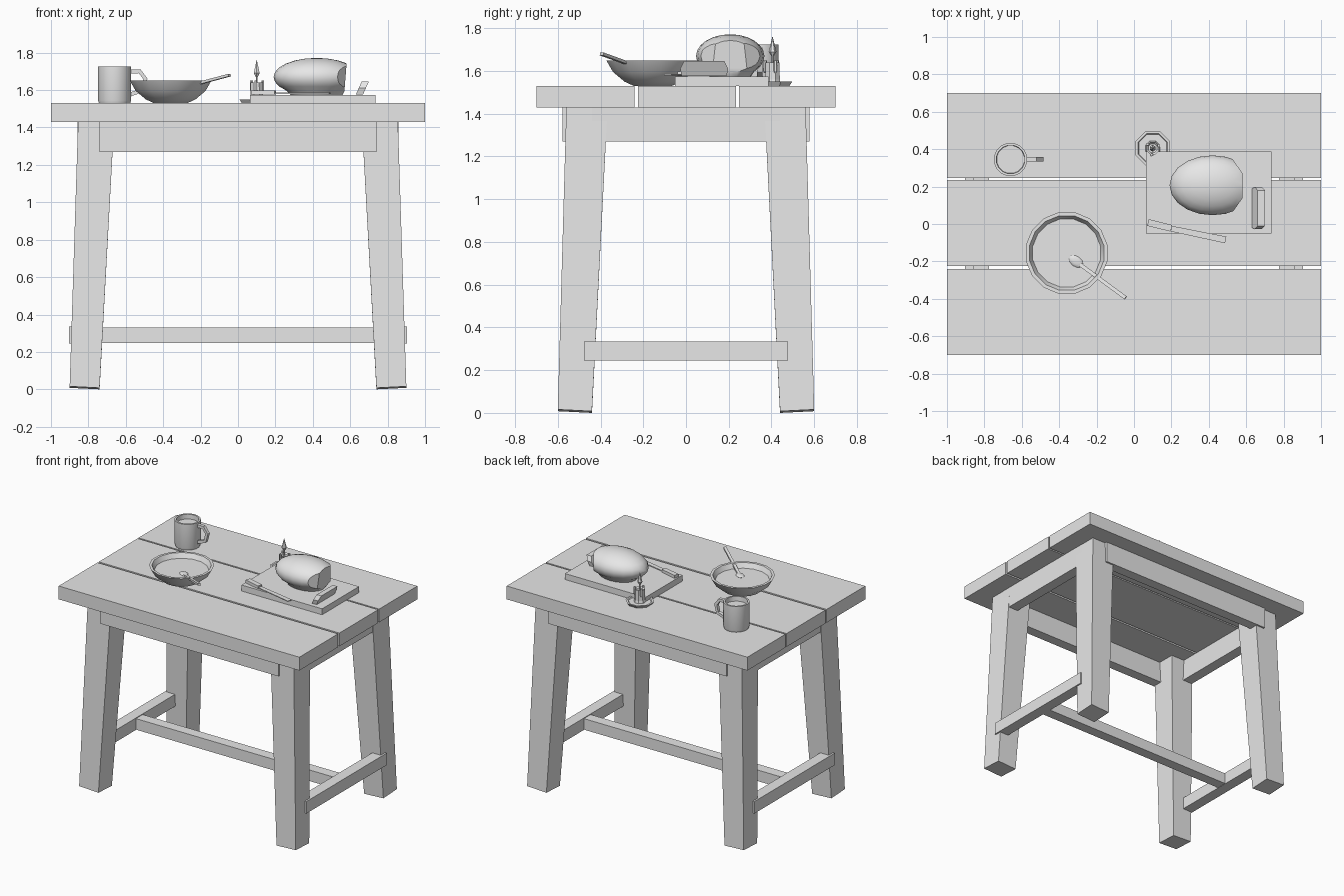
import bpy, bmesh, math
from mathutils import Vector, Matrix

cube = bpy.data.objects.get("Cube")
if cube:
    bpy.data.objects.remove(cube, do_unlink=True)

grey = bpy.data.materials.new("plain grey")
grey.use_nodes = True
grey.diffuse_color = (0.8, 0.8, 0.8, 1)
grey.node_tree.nodes["Principled BSDF"].inputs["Base Color"].default_value = (0.8, 0.8, 0.8, 1)


def finish(name, bm, smooth=None):
    bmesh.ops.recalc_face_normals(bm, faces=bm.faces)
    mesh = bpy.data.meshes.new(name)
    bm.to_mesh(mesh)
    bm.free()
    mesh.materials.append(grey)
    ob = bpy.data.objects.new(name, mesh)
    bpy.context.collection.objects.link(ob)
    if smooth:
        bpy.ops.object.select_all(action='DESELECT')
        ob.select_set(True)
        bpy.context.view_layer.objects.active = ob
        bpy.ops.object.shade_smooth_by_angle(angle=math.radians(smooth))
    return ob


def box(name, x, y, z):
    """Box from its (min, max) range on each axis."""
    bm = bmesh.new()
    bmesh.ops.create_cube(bm, size=1)
    for v in bm.verts:
        v.co = [(r[0] + r[1]) / 2 + c * (r[1] - r[0]) for c, r in zip(v.co, (x, y, z))]
    return finish(name, bm)


def loft(name, rings, smooth=None):
    """Skin a list of equal-length point rings and cap both ends."""
    bm = bmesh.new()
    loops = [[bm.verts.new(p) for p in ring] for ring in rings]
    n = len(loops[0])
    for a, b in zip(loops, loops[1:]):
        for i in range(n):
            j = (i + 1) % n
            bm.faces.new((a[i], a[j], b[j], b[i]))
    bm.faces.new(loops[0])
    bm.faces.new(loops[-1])
    return finish(name, bm, smooth)


def lathe(name, centre, profile, sides, smooth=None):
    """Revolve (radius, height) pairs about a vertical axis."""
    cx, cy = centre
    turn = [math.tau * (i + 0.5) / sides for i in range(sides)]
    return loft(name, [[(cx + r * math.cos(t), cy + r * math.sin(t), z) for t in turn]
                       for r, z in profile], smooth)


def bar(name, a, b, wide, thick, wide_end=None):
    """Flat bar between two points, with an optional different end width."""
    a, b = Vector(a), Vector(b)
    d = (b - a).normalized()
    side = d.cross(Vector((0, 0, 1))).normalized()
    up = side.cross(d)
    rings = []
    for p, w in ((a, wide), (b, wide_end or wide)):
        rings.append([p + side * s * w / 2 + up * u * thick / 2
                      for s, u in ((-1, -1), (1, -1), (1, 1), (-1, 1))])
    return loft(name, rings)


# Table top planks
for name, y in (("front_plank", (-0.70, -0.24)), ("middle_plank", (-0.225, 0.235)),
                ("back_plank", (0.247, 0.70))):
    box(name, (-1, 1), y, (1.43, 1.53))

# Splayed legs, their feet cut square to the lean
for sx, xname in ((1, "left"), (-1, "right")):
    for sy, yname in ((-1, "front"), (1, "back")):
        corners = ((0, 0), (1, 0), (1, 1), (0, 1))
        foot = [(sx * (0.74 + 0.16 * u), sy * (0.44 + 0.16 * v), 0.008 * (u + v))
                for u, v in corners]
        head = [(sx * (0.662 + 0.193 * u), sy * (0.367 + 0.193 * v), 1.43)
                for u, v in corners]
        loft(f"{yname}_{xname}_leg", [foot, head])

# Aprons and stretchers
for s, xname, yname in ((1, "left", "back"), (-1, "right", "front")):
    box(f"{yname}_apron", (-0.74, 0.74), sorted((s * 0.50, s * 0.578)), (1.27, 1.43))
    box(f"{xname}_apron", sorted((s * 0.775, s * 0.857)), (-0.44, 0.44), (1.27, 1.43))
    box(f"{xname}_stretcher", sorted((s * 0.82, s * 0.903)), (-0.477, 0.477), (0.245, 0.335))
box("long_stretcher", (-0.83, 0.83), (-0.04, 0.04), (0.247, 0.33))

# Mug with its drink and angular handle
mug = (-0.66, 0.345)
lathe("mug", mug, [(0.085, 1.53), (0.09, 1.545), (0.09, 1.725), (0.077, 1.725), (0.075, 1.69)],
      16, 30)
path = [(-0.58, 1.70), (-0.525, 1.70), (-0.495, 1.66), (-0.51, 1.60), (-0.58, 1.575)]
rings = []
for i, (x, z) in enumerate(path):
    p, q = path[max(i - 1, 0)], path[min(i + 1, len(path) - 1)]
    d = Vector((q[0] - p[0], 0, q[1] - p[1])).normalized()
    n = Vector((-d.z, 0, d.x)) * 0.011
    rings.append([Vector((x, mug[1] + s * 0.012, z)) + n * u
                  for s, u in ((-1, -1), (1, -1), (1, 1), (-1, 1))])
loft("mug_handle", rings)

# Bowl of soup and spoon
lathe("soup_bowl", (-0.36, -0.155),
      [(0.09, 1.53), (0.135, 1.55), (0.19, 1.595), (0.222, 1.65), (0.203, 1.65), (0.185, 1.615)],
      16, 25)
bar("spoon_handle", (-0.29, -0.215, 1.615), (-0.045, -0.395, 1.68), 0.02, 0.014)
bm = bmesh.new()
bmesh.ops.create_uvsphere(bm, u_segments=10, v_segments=6, radius=1,
                          matrix=Matrix.Translation((-0.31, -0.2, 1.617))
                          @ Matrix.Rotation(math.radians(-36), 4, 'Z')
                          @ Matrix.Diagonal((0.042, 0.028, 0.008, 1)))
finish("spoon_bowl", bm, 40)

# Cutting board and knife
box("cutting_board", (0.065, 0.735), (-0.052, 0.387), (1.53, 1.575))
bar("knife_handle", (0.075, 0.008, 1.587), (0.2, -0.023, 1.587), 0.036, 0.022)
bar("knife_blade", (0.2, -0.025, 1.583), (0.49, -0.085, 1.583), 0.03, 0.006, 0.036)

# Loaf: rounded at one end, sliced off at the other
bm = bmesh.new()
bmesh.ops.create_uvsphere(bm, u_segments=20, v_segments=12, radius=1,
                          matrix=Matrix.Translation((0.42, 0.207, 1.67))
                          @ Matrix.Diagonal((0.23, 0.16, 0.102, 1)))
for point, normal in (((0.575, 0.2, 1.67), (1, 0, -0.08)), ((0.4, 0.2, 1.59), (0, 0, -1)),
                      ((0.56, 0.3, 1.67), (1, 0.7, 0)), ((0.56, 0.11, 1.67), (1, -0.7, 0))):
    geom = bm.verts[:] + bm.edges[:] + bm.faces[:]
    cut = bmesh.ops.bisect_plane(bm, geom=geom, plane_co=point, plane_no=normal, clear_outer=True)
    edges = [e for e in cut["geom_cut"] if isinstance(e, bmesh.types.BMEdge)]
    bmesh.ops.holes_fill(bm, edges=edges)
for v in bm.verts:
    if v.co.z < 1.592:
        v.co.z = 1.574
finish("bread_loaf", bm, 30)

# Leaning slice of bread
outline = [(-0.02, 0), (0.19, 0), (0.197, 0.035), (0.18, 0.07), (-0.01, 0.07), (-0.027, 0.035)]
loft("bread_slice", [[(x + h * 0.45, y, 1.576 + h) for y, h in outline] for x in (0.63, 0.668)])

# Candle on its dish
stand = (0.1, 0.405)
lathe("candle_dish", stand, [(0.085, 1.53), (0.1, 1.55), (0.085, 1.55), (0.08, 1.543)], 8)
lathe("candle", stand, [(0.042, 1.54), (0.037, 1.56), (0.035, 1.64), (0.025, 1.63)], 8)
for i in range(3):
    t = math.tau * i / 3 + 0.4
    drip = (stand[0] + 0.035 * math.cos(t), stand[1] + 0.035 * math.sin(t))
    lathe(f"wax_drip_{i + 1}", drip, [(0.005, 1.59), (0.009, 1.60), (0.008, 1.65)], 6)
lathe("wick", stand, [(0.005, 1.63), (0.005, 1.68)], 6)
lathe("flame", stand, [(0.006, 1.67), (0.018, 1.69), (0.001, 1.76)], 6)
